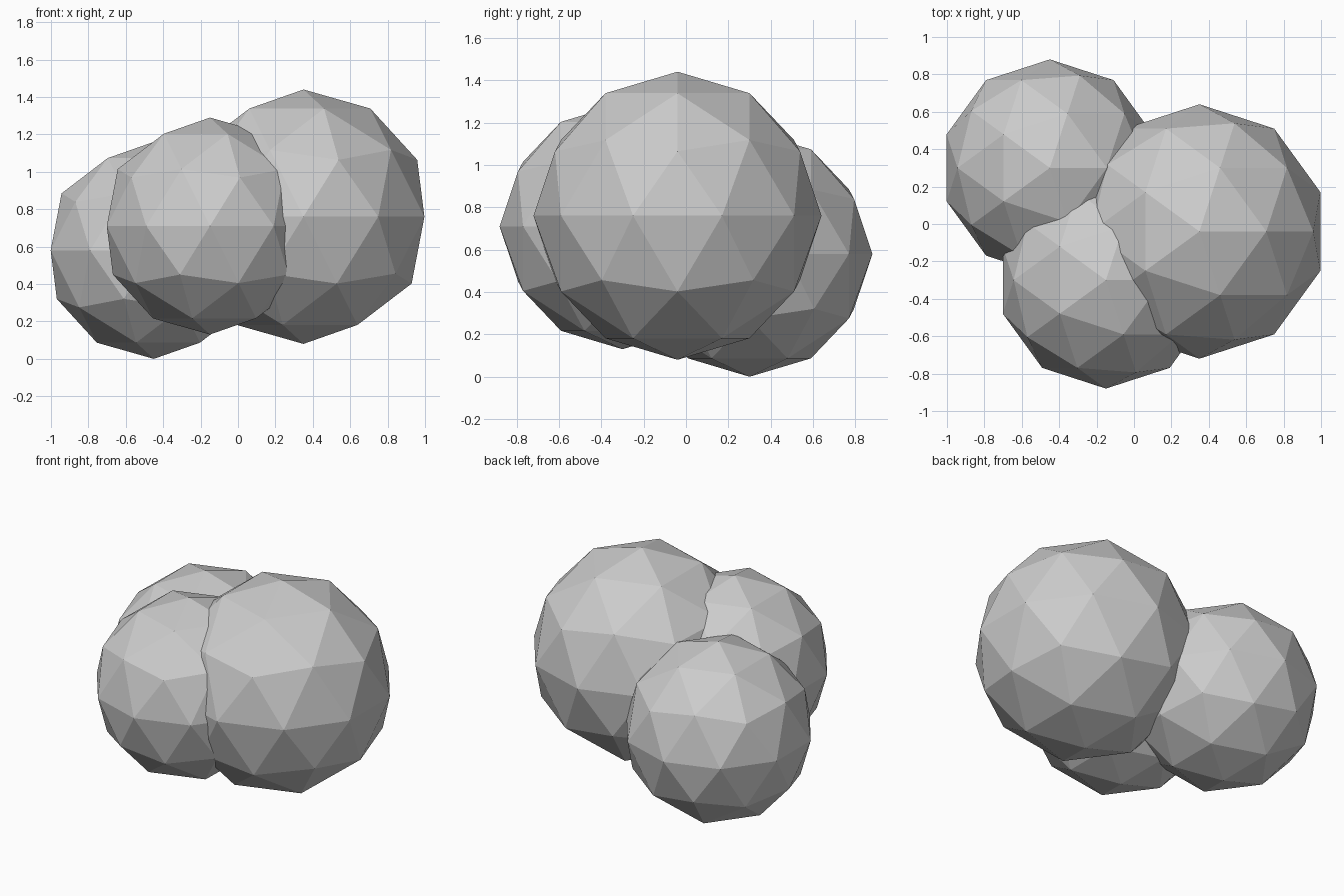
import bpy

if "Cube" in bpy.data.objects:
    bpy.data.objects.remove(bpy.data.objects["Cube"])


def puff(name, centre, radius):
    """Low-poly, flat-shaded ball with 80 faces."""
    bpy.ops.mesh.primitive_ico_sphere_add(subdivisions=2, radius=radius, location=centre)
    ball = bpy.context.object
    ball.name = name
    ball.data.name = name
    bpy.ops.object.shade_flat()
    return ball


# Three overlapping balls forming a bush-like cluster
puff("large_right_ball", (0.35, -0.04, 0.76), 0.68)
puff("front_ball", (-0.15, -0.30, 0.71), 0.58)
puff("back_left_ball", (-0.45, 0.30, 0.58), 0.58)
